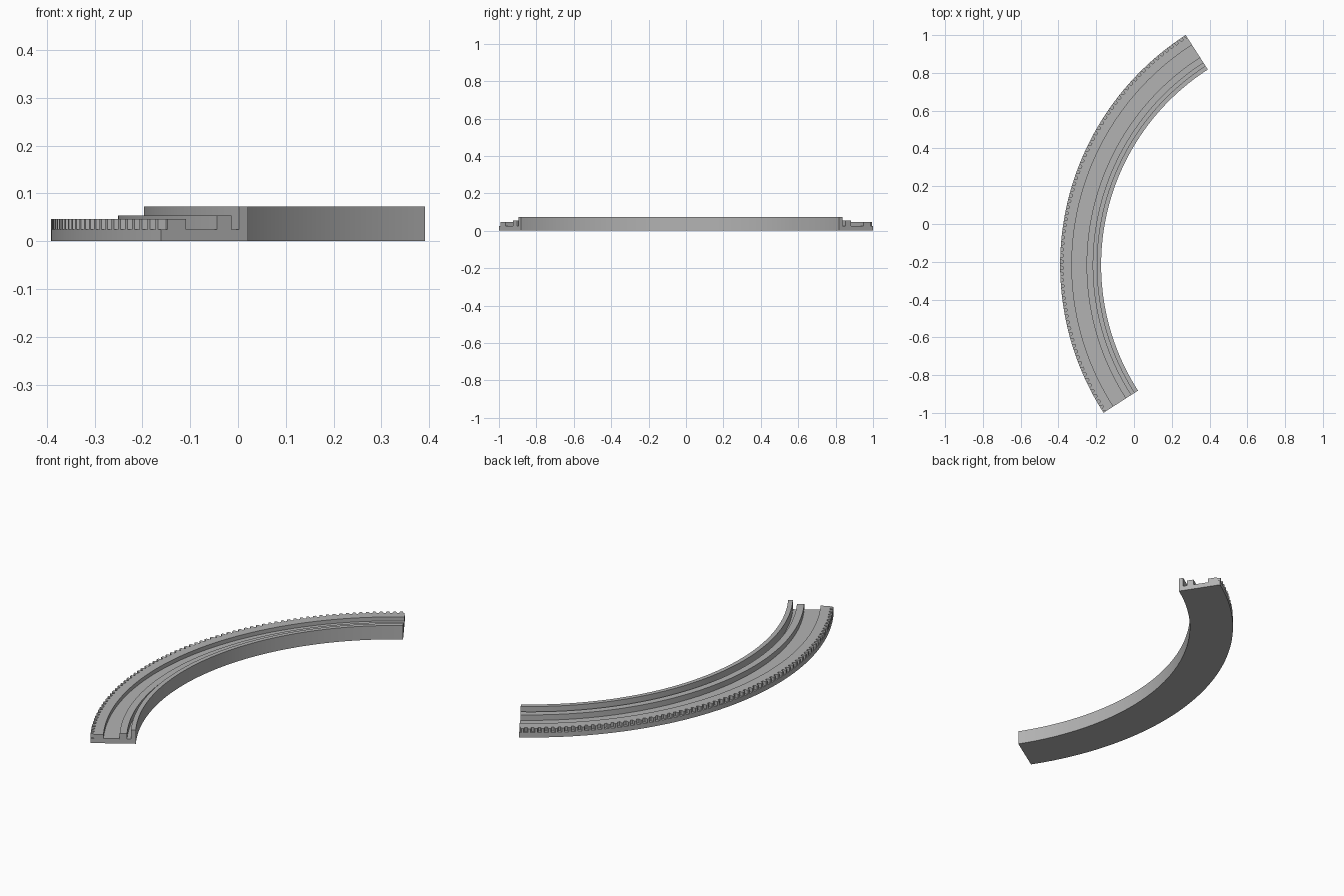
import bpy, bmesh
from math import cos, sin, pi, radians

cube = bpy.data.objects.get("Cube")
if cube:
    bpy.data.objects.remove(cube, do_unlink=True)

# Quarter arc layout
CX, CY = 1.056, -0.217
START, SWEEP = radians(122.73), pi / 2
R_TIP, R_ROOT = 1.447, 1.4307
Z_LEDGE, Z_RACK = 0.025, 0.046
TEETH = 70
PITCH = SWEEP / TEETH

grey = bpy.data.materials.new("plain grey")
grey.use_nodes = True
colour = (0.45, 0.45, 0.45, 1)
grey.diffuse_color = colour
grey.node_tree.nodes["Principled BSDF"].inputs["Base Color"].default_value = colour


def polar(r, a, z):
    return (CX + r * cos(a), CY + r * sin(a), z)


def finish(bm, name):
    bmesh.ops.recalc_face_normals(bm, faces=bm.faces)
    mesh = bpy.data.meshes.new(name)
    bm.to_mesh(mesh)
    bm.free()
    mesh.materials.append(grey)
    obj = bpy.data.objects.new(name, mesh)
    bpy.context.collection.objects.link(obj)
    bpy.ops.object.select_all(action='DESELECT')
    obj.select_set(True)
    bpy.context.view_layer.objects.active = obj
    bpy.ops.object.shade_smooth_by_angle(angle=radians(25))
    return obj


def loft(bm, rings):
    """Join matching closed rings of points and cap both ends."""
    rows = [[bm.verts.new(p) for p in ring] for ring in rings]
    n = len(rows[0])
    for a, b in zip(rows, rows[1:]):
        for i in range(n):
            j = (i + 1) % n
            bm.faces.new((a[i], a[j], b[j], b[i]))
    bm.faces.new(rows[0])
    bm.faces.new(rows[-1])


# Curved rail: stepped cross-section (radius, height) swept along the arc
section = [
    (1.23, 0), (R_TIP, 0), (R_TIP, Z_LEDGE), (R_ROOT, Z_LEDGE),
    (R_ROOT, Z_RACK), (1.385, Z_RACK), (1.385, Z_LEDGE),
    (1.307, Z_LEDGE), (1.307, 0.054), (1.272, 0.054),
    (1.272, Z_LEDGE), (1.253, Z_LEDGE), (1.253, 0.073), (1.23, 0.073),
]
steps = TEETH * 2
bm = bmesh.new()
loft(bm, [[polar(r, START + SWEEP * k / steps, z) for r, z in section]
          for k in range(steps + 1)])
finish(bm, "curved_rail")

# Rack teeth: tapered prisms standing on the outer ledge
tooth = [(R_ROOT - 0.0005, -0.34), (R_TIP, -0.17), (R_TIP, 0.17), (R_ROOT - 0.0005, 0.34)]
bm = bmesh.new()
for k in range(TEETH):
    mid = START + (k + 0.5) * PITCH
    loft(bm, [[polar(r, mid + t * PITCH, z) for r, t in tooth]
              for z in (Z_LEDGE, Z_RACK)])
finish(bm, "rack_teeth")
